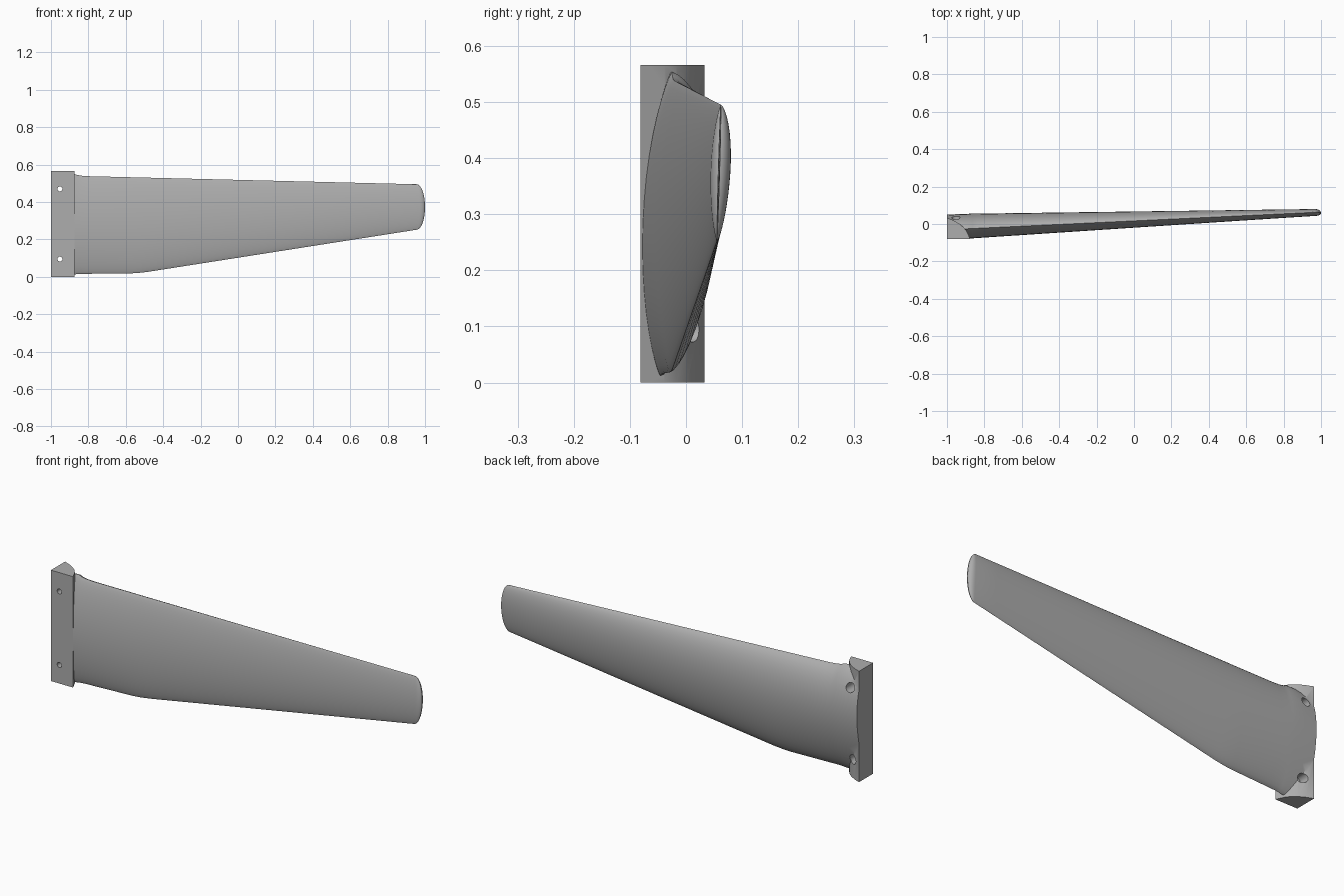
import bpy, bmesh, math

cube = bpy.data.objects.get("Cube")
if cube:
    bpy.data.objects.remove(cube, do_unlink=True)

GREY = (0.42, 0.42, 0.42, 1)
mat = bpy.data.materials.new("plain grey")
mat.use_nodes = True
mat.diffuse_color = GREY
mat.node_tree.nodes["Principled BSDF"].inputs["Base Color"].default_value = GREY


def make_object(name, bm):
    bmesh.ops.recalc_face_normals(bm, faces=bm.faces)
    mesh = bpy.data.meshes.new(name)
    bm.to_mesh(mesh)
    bm.free()
    obj = bpy.data.objects.new(name, mesh)
    obj.data.materials.append(mat)
    bpy.context.collection.objects.link(obj)
    return obj


def lerp(a, b, t):
    return a + (b - a) * t


def along(points, x):
    """Value at x on a polyline of (x, value) points."""
    for (x0, a), (x1, b) in zip(points, points[1:]):
        if x <= x1:
            return lerp(a, b, (x - x0) / (x1 - x0))
    return points[-1][1]


def combine(target, other, operation):
    mod = target.modifiers.new(operation, 'BOOLEAN')
    mod.operation, mod.object, mod.solver = operation, other, 'EXACT'
    bpy.context.view_layer.objects.active = target
    bpy.ops.object.modifier_apply(modifier=mod.name)
    bpy.data.objects.remove(other, do_unlink=True)


# Blade outline: upper and lower edges along the span
TIP = 0.955
UPPER = [(-1, .556), (-.88, .553), (-.865, .546), (-.84, .541), (-.8, .538), (TIP, .495)]
LOWER = [(-1, .008), (-.88, .012), (-.85, .016), (-.58, .018), (-.53, .021), (-.48, .027), (TIP, .252)]
HALF = 20


def section(x, cap=0.0):
    """Cambered section: slightly bowed front, full rounded back."""
    t = (x + 0.88) / (TIP + 0.88)
    z_low, z_high = along(LOWER, x), along(UPPER, x)
    y_low, y_high = lerp(-.045, .055, t), lerp(-.025, .062, t)
    thin = math.sqrt(max(0.0, 1 - cap * cap))
    front, back = lerp(.042, .015, t) * thin, lerp(.087, .0205, t) * thin
    if x < -.88:
        front, back = .035, .088
    ring = []
    for i in range(2 * HALF):
        a = math.pi * i / HALF
        v = math.cos(a)
        chord = max(0.0, 1 - v * v)
        u = (v + 1) / 2
        y = lerp(y_low, y_high, u)
        if i < HALF:
            y += back * chord ** 0.65 * (1 + .2 * v)
        else:
            y -= front * chord ** 0.8
        bulge = chord ** 0.5
        px = x + bulge * (.015 * max(0, t) ** 8 + .03 * cap)
        ring.append((px, y, lerp(z_low, z_high, u)))
    return ring


# Loft the blade from root to rounded tip
stations = [-1, -.94, -.88, -.865, -.84, -.8, -.7, -.58, -.53, -.48]
stations += [lerp(-.48, TIP, i / 12) for i in range(1, 13)]
rings = [section(x) for x in stations]
rings += [section(TIP, math.sin(math.pi / 2 * i / 6)) for i in range(1, 6)]
rings.append(section(TIP, 0.998))
bm = bmesh.new()
verts = [[bm.verts.new(p) for p in ring] for ring in rings]
for a, b in zip(verts, verts[1:]):
    for i in range(2 * HALF):
        j = (i + 1) % (2 * HALF)
        bm.faces.new((a[i], a[j], b[j], b[i]))
bm.faces.new(verts[0])
bm.faces.new(verts[-1])
bmesh.ops.remove_doubles(bm, verts=bm.verts, dist=1e-5)
blade = make_object("blade", bm)

# Root block: wedge with a curved back, extruded upward
profile = [(-1, -.081), (-.875, -.081), (-.882, -.066), (-.895, -.038), (-.912, -.017),
           (-.935, .002), (-.965, .019), (-1, .033)]
bm = bmesh.new()
base = bm.faces.new([bm.verts.new((x, y, 0)) for x, y in profile])
top = bmesh.ops.extrude_face_region(bm, geom=[base])
bmesh.ops.translate(bm, vec=(0, 0, .566),
                    verts=[g for g in top["geom"] if isinstance(g, bmesh.types.BMVert)])
block = make_object("root_block", bm)
combine(blade, block, 'UNION')
blade.name = "blade_with_root_block"


# Bolt holes, counterbored from the back
def cut_hole(z, radius, y0, y1):
    bpy.ops.mesh.primitive_cylinder_add(vertices=24, radius=radius, depth=y1 - y0,
                                        location=(-.952, (y0 + y1) / 2, z),
                                        rotation=(math.pi / 2, 0, 0))
    cutter = bpy.context.object
    cutter.data.materials.append(mat)
    combine(blade, cutter, 'DIFFERENCE')


for z in (.095, .47):
    cut_hole(z, .013, -.2, .2)
    cut_hole(z, .023, -.03, .2)

bpy.ops.object.select_all(action='DESELECT')
blade.select_set(True)
bpy.context.view_layer.objects.active = blade
bpy.ops.object.shade_smooth_by_angle(angle=math.radians(35))
